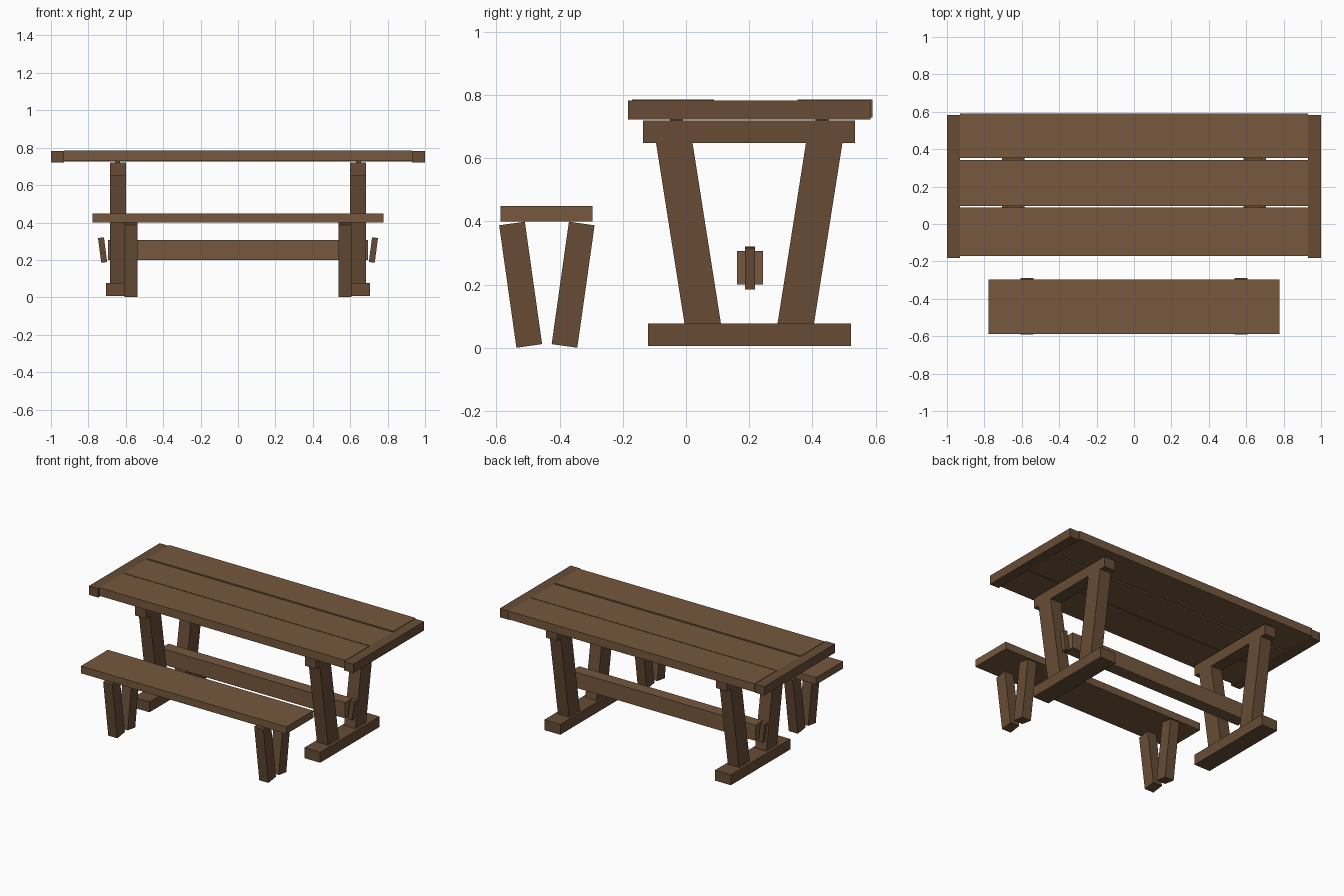
import bpy, bmesh
from mathutils import Matrix

if "Cube" in bpy.data.objects:
    bpy.data.objects.remove(bpy.data.objects["Cube"])


def material(name, color):
    m = bpy.data.materials.new(name)
    m.diffuse_color = (*color, 1)
    m.use_nodes = True
    m.node_tree.nodes["Principled BSDF"].inputs["Base Color"].default_value = m.diffuse_color
    return m


LIGHT = material("light_wood", (0.18, 0.098, 0.048))
DARK = material("dark_wood", (0.135, 0.073, 0.036))


def box(name, center, size, mat, rot=0, axis='X'):
    """Box from centre and size, optionally tilted about one axis."""
    bm = bmesh.new()
    bmesh.ops.create_cube(bm, size=1, matrix=Matrix.Diagonal((*size, 1)))
    me = bpy.data.meshes.new(name)
    bm.to_mesh(me)
    bm.free()
    me.materials.append(mat)
    ob = bpy.data.objects.new(name, me)
    bpy.context.collection.objects.link(ob)
    ob.matrix_world = Matrix.Translation(center) @ Matrix.Rotation(rot, 4, axis)
    return ob


def span(name, x, y, z, mat):
    """Upright box from min/max ranges."""
    r = (x, y, z)
    return box(name, [(a + b) / 2 for a, b in r], [b - a for a, b in r], mat)


# Table top planks, with small gaps and slightly uneven heights
planks = [((-0.17, 0.088), 0.785), ((0.097, 0.343), 0.782), ((0.352, 0.59), 0.785)]
for i, (y, top) in enumerate(planks):
    span(f"table_plank_{i + 1}", (-0.93, 0.93), y, (top - 0.056, top), LIGHT)

# Long stretcher joining the trestles
span("stretcher", (-0.695, 0.695), (0.161, 0.243), (0.2, 0.307), LIGHT)

# Bench seat
span("bench_seat", (-0.777, 0.777), (-0.587, -0.296), (0.4, 0.449), LIGHT)

for side, s in (("left", -1), ("right", 1)):
    def at(a, b):
        return tuple(sorted((s * a, s * b)))

    # Table end board and trestle
    span(f"table_end_board_{side}", at(0.93, 1), (-0.183, 0.583), (0.722, 0.782), DARK)
    span(f"trestle_beam_{side}", at(0.6, 0.685), (-0.136, 0.535), (0.648, 0.72), DARK)
    span(f"trestle_foot_{side}", at(0.585, 0.705), (-0.12, 0.522), (0.006, 0.077), DARK)
    for end, e in (("front", -1), ("back", 1)):
        # Splayed table legs and the short tenons above them
        box(f"table_leg_{end}_{side}", (s * 0.6425, 0.2 + e * 0.192, 0.362),
            (0.085, 0.114, 0.62), DARK, -e * 0.156)
        span(f"leg_tenon_{end}_{side}", at(0.63, 0.658),
             (0.18 + e * 0.23, 0.22 + e * 0.23), (0.71, 0.735), DARK)
        # Splayed bench legs
        box(f"bench_leg_{end}_{side}", (s * 0.571, -0.44 + e * 0.083, 0.2),
            (0.069, 0.082, 0.391), DARK, -e * 0.14)
    # Tilted wedge outside each trestle
    box(f"stretcher_wedge_{side}", (s * 0.724, 0.202, 0.253),
        (0.032, 0.032, 0.133), DARK, s * 0.13, 'Y')
